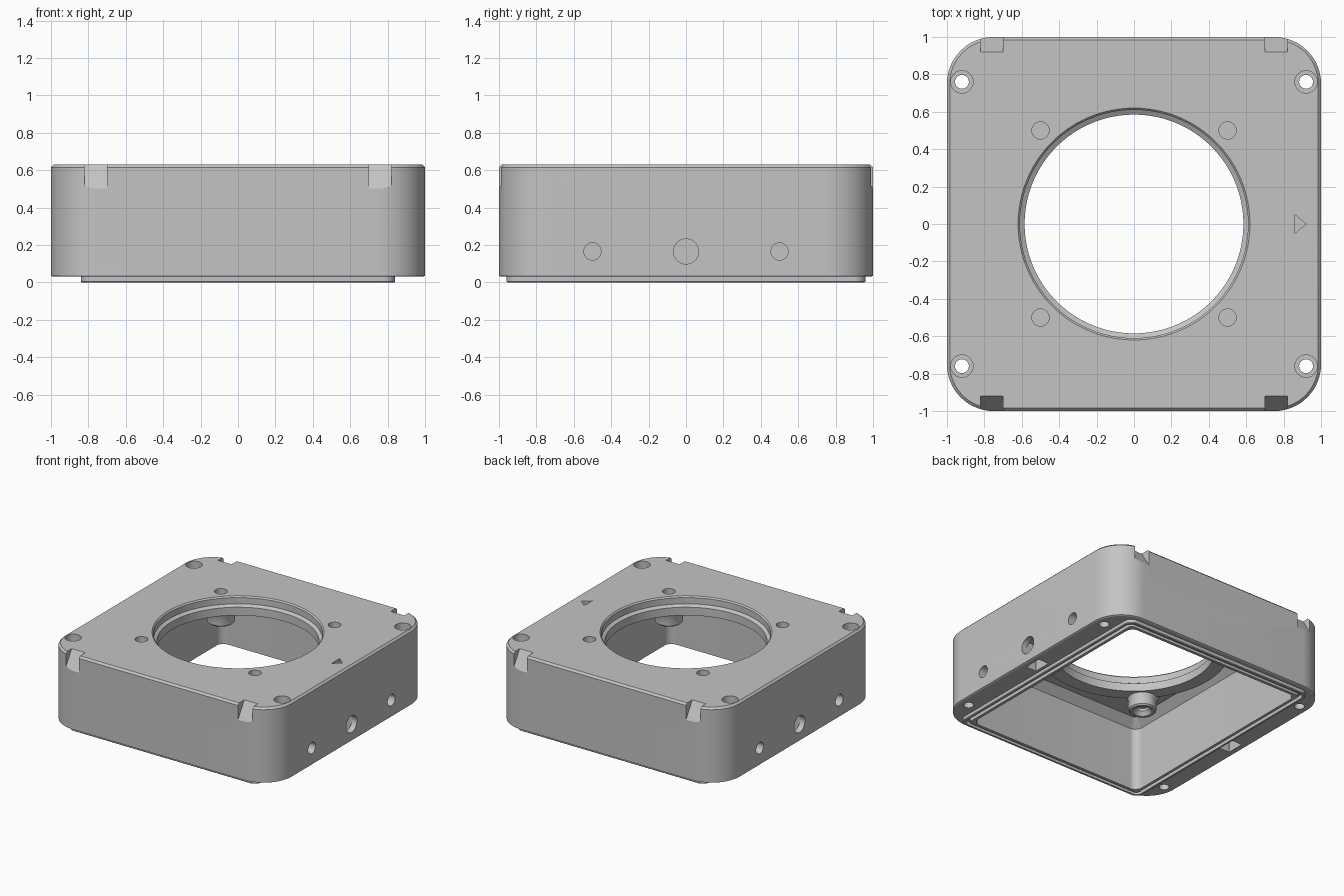
import bpy, bmesh, math
from mathutils import Matrix

cube = bpy.data.objects.get("Cube")
if cube:
    bpy.data.objects.remove(cube, do_unlink=True)

grey = bpy.data.materials.new("light_grey")
grey.use_nodes = True
COLOUR = (0.55, 0.55, 0.55, 1)
grey.diffuse_color = COLOUR
grey.node_tree.nodes["Principled BSDF"].inputs["Base Color"].default_value = COLOUR


def rounded_loop(hx, hy, r, seg):
    """Corner arcs of a rounded rectangle (a circle when hx = hy = r)."""
    pts = []
    for k, (sx, sy) in enumerate([(1, 1), (-1, 1), (-1, -1), (1, -1)]):
        for i in range(seg + 1):
            a = math.pi / 2 * (k + (i + 0.01) / (seg + 0.02))
            pts.append((sx * (hx - r) + r * math.cos(a), sy * (hy - r) + r * math.sin(a)))
    return pts


def loft(name, sections, loc=(0, 0, 0), along_x=False, closed=False, seg=12):
    """Solid through sections (z, half x, half y, corner radius)."""
    bm = bmesh.new()
    rings = [[bm.verts.new((x, y, z)) for x, y in rounded_loop(hx, hy, r, seg)]
             for z, hx, hy, r in sections]
    pairs = list(zip(rings, rings[1:]))
    if closed:
        pairs.append((rings[-1], rings[0]))
    else:
        bm.faces.new(rings[0])
        bm.faces.new(rings[-1])
    n = len(rings[0])
    for a, b in pairs:
        for i in range(n):
            j = (i + 1) % n
            bm.faces.new((a[i], a[j], b[j], b[i]))
    if along_x:
        bm.transform(Matrix.Rotation(math.pi / 2, 4, "Y"))
    bm.transform(Matrix.Translation(loc))
    return finish(name, bm)


def finish(name, bm):
    bmesh.ops.recalc_face_normals(bm, faces=bm.faces)
    me = bpy.data.meshes.new(name)
    bm.to_mesh(me)
    bm.free()
    me.materials.append(grey)
    ob = bpy.data.objects.new(name, me)
    bpy.context.collection.objects.link(ob)
    return ob


def turned(name, profile, loc=(0, 0, 0), along_x=False, seg=8):
    """Round solid from (z, radius) pairs."""
    return loft(name, [(z, r, r, r) for z, r in profile], loc, along_x, seg=seg)


def prism(name, outline, vec):
    """Extrude a flat outline along a vector."""
    bm = bmesh.new()
    face = bm.faces.new([bm.verts.new(p) for p in outline])
    top = bmesh.ops.extrude_face_region(bm, geom=[face])["geom"]
    bmesh.ops.translate(bm, vec=vec, verts=[v for v in top if isinstance(v, bmesh.types.BMVert)])
    return finish(name, bm)


def combine(target, parts, operation):
    bpy.context.view_layer.objects.active = target
    for part in parts:
        mod = target.modifiers.new("combine", "BOOLEAN")
        mod.operation, mod.solver, mod.object = operation, "EXACT", part
        bpy.ops.object.modifier_apply(modifier=mod.name)
        bpy.data.objects.remove(part, do_unlink=True)


SIGNS = [(x, y) for x in (-1, 1) for y in (-1, 1)]

# Housing with locating lip below and softened outer edges
housing = loft("housing", [
    (0, 0.835, 0.955, 0.06), (0.005, 0.84, 0.96, 0.065), (0.03, 0.84, 0.96, 0.065),
    (0.03, 0.99, 0.99, 0.24), (0.035, 1, 1, 0.25),
    (0.615, 1, 1, 0.25), (0.63, 0.985, 0.985, 0.235)], seg=16)

# Hollow inside with a sloped edge under the roof
cavity = loft("cavity", [(-0.1, 0.77, 0.89, 0.06), (0.5, 0.77, 0.89, 0.06),
                         (0.56, 0.71, 0.83, 0.03)])
combine(housing, [cavity], "DIFFERENCE")

# Collar under the opening and four screw bosses
extras = [turned("collar", [(0.49, 0.69), (0.6, 0.69)], seg=24)]
extras += [turned("boss", [(0.39, 0.09), (0.4, 0.1), (0.47, 0.1), (0.6, 0.16)], (x * 0.5, y * 0.5, 0))
           for x, y in SIGNS]
combine(housing, extras, "UNION")

# Stepped round opening and seal groove in the lip
cuts = [turned("opening", [(0.3, 0.585), (0.555, 0.585), (0.57, 0.61), (0.62, 0.61), (0.66, 0.65)], seg=24),
        loft("seal_groove", [(-0.05, 0.82, 0.94, 0.05), (0.03, 0.82, 0.94, 0.05),
                             (0.03, 0.793, 0.913, 0.03), (-0.05, 0.793, 0.913, 0.03)], closed=True)]

for x, y in SIGNS:
    # Corner fixing holes with counterbores
    cuts.append(turned("fixing_hole", [(-0.1, 0.037), (0.5, 0.037), (0.5, 0.06), (0.7, 0.06)],
                       (x * 0.92, y * 0.76, 0)))
    # Blind holes over the bosses, countersinks under them
    cuts.append(turned("top_hole", [(0.46, 0.046), (0.7, 0.046)], (x * 0.5, y * 0.5, 0)))
    cuts.append(turned("boss_countersink", [(0.3, 0.07), (0.39, 0.07), (0.42, 0.046), (0.44, 0.046)],
                       (x * 0.5, y * 0.5, 0)))
    # Blind side holes
    cuts.append(turned("side_hole", [(-0.12, 0.046), (0.12, 0.046)], (x, y * 0.5, 0.165), True))
    # Sloped pry notches along the front and back top edges
    cuts.append(prism("pry_notch", [(x * 0.76 - 0.06, y * 0.92, 0.63), (x * 0.76 - 0.06, y * 0.92, 0.7),
                                    (x * 0.76 - 0.06, y * 1.1, 0.7), (x * 0.76 - 0.06, y * 1.1, 0.34)],
                      (0.12, 0, 0)))

for x in (-1, 1):
    # Middle side ports opening into slots in the bottom rim
    cuts.append(turned("side_port", [(-0.08, 0.067), (0.08, 0.067)], (x, 0, 0.165), True))
    cuts.append(loft("rim_slot", [(-0.05, 0.045, 0.07, 0.002), (0.24, 0.045, 0.07, 0.002)],
                     (x * 0.91, 0, 0), seg=1))

# Engraved direction arrow
cuts.append(prism("arrow", [(0.86, -0.05, 0.605), (0.92, 0, 0.605), (0.86, 0.05, 0.605)], (0, 0, 0.1)))
combine(housing, cuts, "DIFFERENCE")

bpy.ops.object.select_all(action="DESELECT")
housing.select_set(True)
bpy.context.view_layer.objects.active = housing
bpy.ops.object.shade_smooth_by_angle(angle=math.radians(25))
